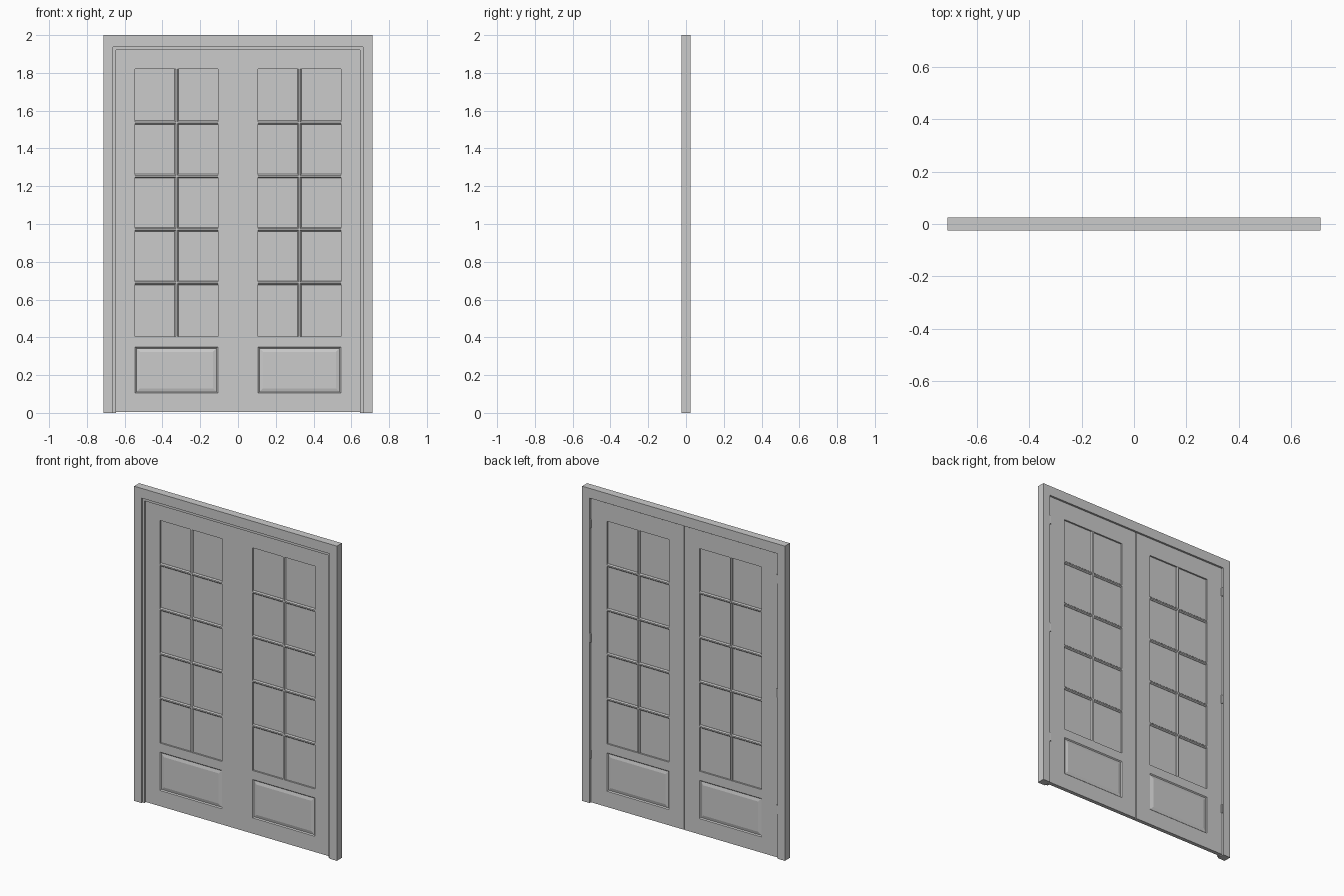
import bpy, bmesh

if "Cube" in bpy.data.objects:
    bpy.data.objects.remove(bpy.data.objects["Cube"])

W, H, D = 0.713, 2.0, 0.025        # half width, height, half depth
YF, YB = -0.006, 0.018             # door leaf front and back planes
X0, X1 = 0.107, 0.544              # glazed opening and panel sides
Z_WIN, Z_PAN = (0.405, 1.82), (0.104, 0.348)
YM = (YF + YB) / 2


def finish(name, bm, mirror=False):
    bmesh.ops.recalc_face_normals(bm, faces=bm.faces)
    me = bpy.data.meshes.new(name)
    bm.to_mesh(me)
    bm.free()
    ob = bpy.data.objects.new(name, me)
    bpy.context.collection.objects.link(ob)
    if mirror:
        ob.modifiers.new("Mirror", 'MIRROR')
    return ob


def loft(bm, loops, closed_path=False):
    """Skin a list of equal closed point loops and cap (or join) the ends."""
    rings = [[bm.verts.new(p) for p in loop] for loop in loops]
    pairs = list(zip(rings, rings[1:]))
    if closed_path:
        pairs.append((rings[-1], rings[0]))
    for a, b in pairs:
        for i in range(len(a)):
            j = (i + 1) % len(a)
            bm.faces.new((a[i], a[j], b[j], b[i]))
    if not closed_path:
        bm.faces.new(rings[0])
        bm.faces.new(rings[-1])


def rect(x0, x1, z0, z1, y, inset=0.0):
    a, b, c, d = x0 + inset, x1 - inset, z0 + inset, z1 - inset
    return [(a, y, c), (b, y, c), (b, y, d), (a, y, d)]


def box(bm, x0, x1, y0, y1, z0, z1):
    loft(bm, [rect(x0, x1, z0, z1, y0), rect(x0, x1, z0, z1, y1)])


# Frame: rebated profile (inward offset, y) swept up, across and down
profile = [(0, -D), (0.052, -D), (0.052, -0.016), (0.067, -0.016),
           (0.067, YF), (0.052, YF), (0.052, D), (0, D)]
K = 1.19                           # the head is a little deeper than the jambs
bm = bmesh.new()
loft(bm, [[(-W + d, y, 0) for d, y in profile],
          [(-W + d, y, H - K * d) for d, y in profile],
          [(W - d, y, H - K * d) for d, y in profile],
          [(W - d, y, 0) for d, y in profile]])
finish("door_frame", bm)

# Leaf: grid of stiles and rails with two openings, extruded to thickness
xs = [0.003, X0, X1, 0.657]
zs = [0.004, *Z_PAN, *Z_WIN, 1.934]
bm = bmesh.new()
grid = [[bm.verts.new((x, YF, z)) for z in zs] for x in xs]
for i in range(3):
    for j in range(5):
        if i == 1 and j in (1, 3):
            continue
        bm.faces.new((grid[i][j], grid[i + 1][j],
                      grid[i + 1][j + 1], grid[i][j + 1]))
ext = bmesh.ops.extrude_face_region(bm, geom=bm.faces[:], use_keep_orig=True)
moved = [g for g in ext["geom"] if isinstance(g, bmesh.types.BMVert)]
bmesh.ops.translate(bm, verts=moved, vec=(0, YB - YF, 0))
finish("door_leaf", bm, True)

# Fielded lower panel, moulded on both faces
section = [(0.026, YF + 0.001), (0.006, YF + 0.006), (0, YF),
           (0, YB), (0.006, YB - 0.006), (0.026, YB - 0.001)]
bm = bmesh.new()
loft(bm, [rect(X0, X1, *Z_PAN, y, d) for d, y in section])
finish("lower_panel", bm, True)

# Glass
bm = bmesh.new()
box(bm, X0, X1, YM - 0.002, YM + 0.002, *Z_WIN)
finish("glass", bm, True)

# Glazing bars with chamfered section (half width, y)
bar = [(-0.004, YF + 0.001), (0.004, YF + 0.001), (0.010, YM - 0.004),
       (0.010, YM + 0.004), (0.004, YB - 0.001), (-0.004, YB - 0.001),
       (-0.010, YM + 0.004), (-0.010, YM - 0.004)]
bm = bmesh.new()
xm = (X0 + X1) / 2
loft(bm, [[(xm + u, y, z) for u, y in bar] for z in Z_WIN])
step = (Z_WIN[1] - Z_WIN[0]) / 5
for n in range(1, 5):
    loft(bm, [[(x, y, Z_WIN[0] + n * step + u) for u, y in bar]
              for x in (X0, X1)])
finish("glazing_bars", bm, True)

# Meeting strip closing the centre joint at the front
bm = bmesh.new()
box(bm, -0.003, 0.003, YF, YM, 0.004, 1.934)
finish("meeting_strip", bm)

# Hinge knuckles on the back
for z in (0.31, 1.05, 1.775):
    bpy.ops.mesh.primitive_cylinder_add(vertices=12, radius=0.006, depth=0.055,
                                        location=(0, 0, 0))
    hinge = bpy.context.object
    hinge.name = "hinge"
    for v in hinge.data.vertices:
        v.co.x += 0.657
        v.co.y += 0.0185
        v.co.z += z
    hinge.modifiers.new("Mirror", 'MIRROR')
    bpy.ops.object.shade_smooth_by_angle()
